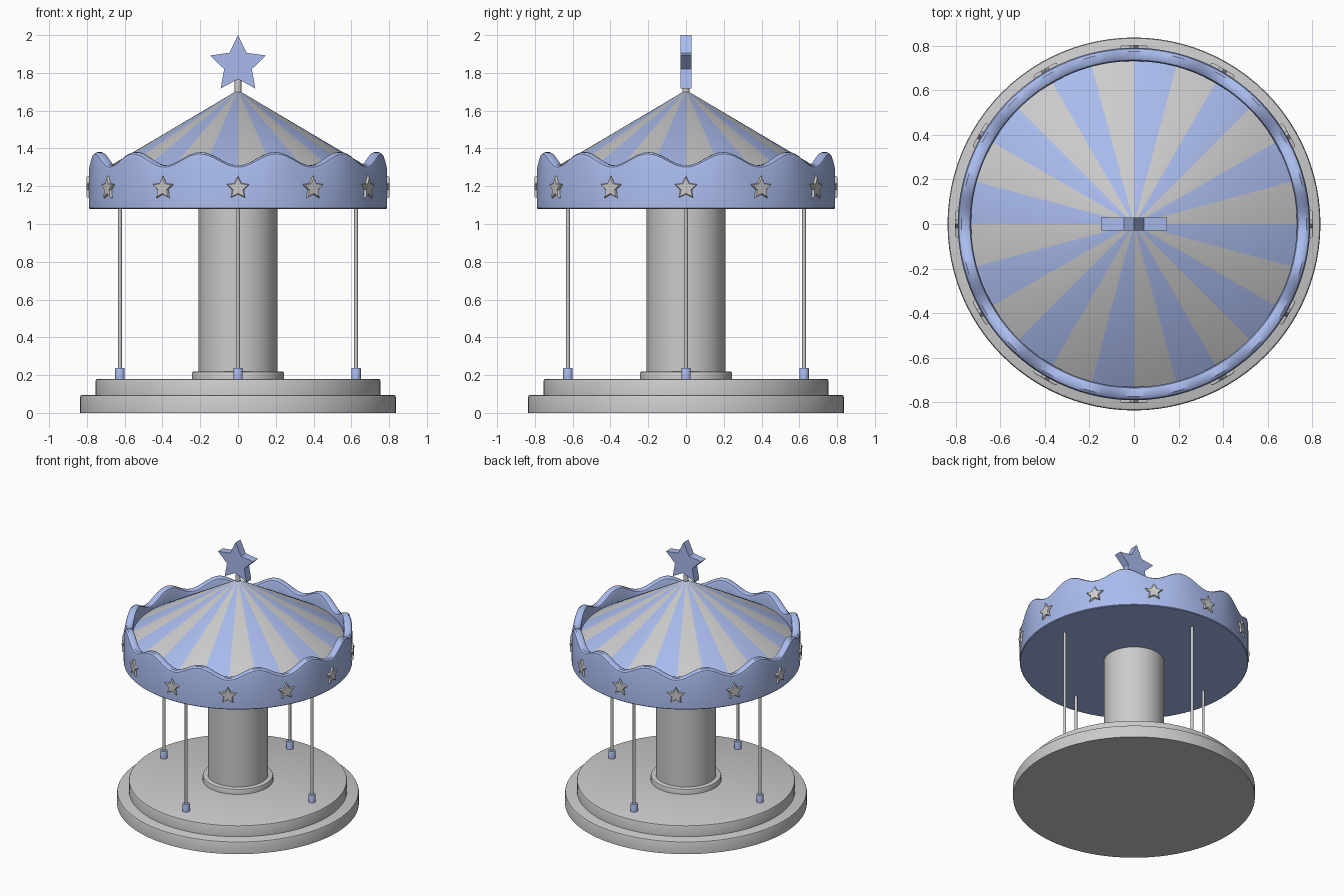
import bpy, bmesh
from math import sin, cos, pi, radians
from mathutils import Matrix

if "Cube" in bpy.data.objects:
    bpy.data.objects.remove(bpy.data.objects["Cube"])

blue = bpy.data.materials.new("soft_blue")
blue.diffuse_color = (0.40, 0.50, 0.85, 1)
blue.use_nodes = True
blue.node_tree.nodes["Principled BSDF"].inputs["Base Color"].default_value = blue.diffuse_color
grey = bpy.data.materials.new("light_grey")
grey.diffuse_color = (0.6, 0.6, 0.6, 1)
grey.use_nodes = True
grey.node_tree.nodes["Principled BSDF"].inputs["Base Color"].default_value = grey.diffuse_color


def finish(bm, name, mats=(), smooth=True):
    bmesh.ops.recalc_face_normals(bm, faces=bm.faces)
    me = bpy.data.meshes.new(name)
    bm.to_mesh(me)
    bm.free()
    for m in mats:
        me.materials.append(m)
    ob = bpy.data.objects.new(name, me)
    bpy.context.collection.objects.link(ob)
    if smooth:
        bpy.ops.object.select_all(action='DESELECT')
        ob.select_set(True)
        bpy.context.view_layer.objects.active = ob
        bpy.ops.object.shade_smooth_by_angle(angle=radians(35))
    return ob


def lathe(name, profile, n=96, mats=(), x=0, y=0):
    """Spin (radius, z) points; profile(angle) may vary round the axis."""
    bm = bmesh.new()
    rings = []
    for i in range(n):
        a = 2 * pi * i / n
        pts = profile(a) if callable(profile) else profile
        rings.append([bm.verts.new((x + r * cos(a), y + r * sin(a), z)) for r, z in pts])
    for i in range(n):
        p, q = rings[i], rings[(i + 1) % n]
        for j in range(len(p) - 1):
            bm.faces.new((p[j], q[j], q[j + 1], p[j + 1]))
    bm.faces.new([r[0] for r in rings])
    bm.faces.new([r[-1] for r in rings])
    return finish(bm, name, mats)


def disc(name, r, z0, z1, b=0.0, **kw):
    pts = [(r, z0), (r, z1)]
    if b:
        pts = [(r, z0), (r, z1 - b), (r - b * 0.3, z1 - b * 0.3), (r - b, z1)]
    return lathe(name, pts, **kw)


def star(name, outer, inner, depth, matrix, mats=(), bevel=0.0):
    """Five-pointed star in the XZ plane, thickness along y."""
    bm = bmesh.new()
    layers = []
    for y, s in ((-depth, 1 - bevel), (-depth * (0.6 if bevel else 1), 1), (depth, 1)):
        if not bevel and layers and y < 0:
            continue
        layers.append([bm.verts.new((s * (inner if k % 2 else outer) * sin(k * pi / 5), y,
                                     s * (inner if k % 2 else outer) * cos(k * pi / 5)))
                       for k in range(10)])
    for p, q in zip(layers, layers[1:]):
        for k in range(10):
            bm.faces.new((p[k], p[(k + 1) % 10], q[(k + 1) % 10], q[k]))
    bm.faces.new(layers[0])
    bm.faces.new(layers[-1])
    bm.transform(matrix)
    return finish(bm, name, mats, smooth=False)


# stepped base and central column
disc("base_lower", 0.836, 0, 0.095, 0.012)
disc("base_upper", 0.754, 0.09, 0.18, 0.01)
disc("column_collar", 0.244, 0.175, 0.22, 0.01)
disc("column", 0.209, 0.2, 1.085)

# four poles standing in sockets
for i in range(4):
    px, py = 0.625 * cos(i * pi / 2), 0.625 * sin(i * pi / 2)
    disc(f"pole_{i}", 0.01, 0.2, 1.085, n=20, x=px, y=py)
    disc(f"pole_socket_{i}", 0.025, 0.175, 0.238, 0.004, n=24, x=px, y=py, mats=[blue])


# canopy drum with scalloped rim
def rim(a):
    h = 1.345 - 0.035 * cos(12 * a)
    return [(0.785, 1.08), (0.79, 1.085), (0.79, h - 0.025), (0.785, h - 0.009), (0.773, h),
            (0.747, h), (0.735, h - 0.006), (0.73, h - 0.018), (0.73, 1.25)]


lathe("canopy_drum", rim, n=192, mats=[blue])

# striped cone roof, 24 alternating sectors
bm = bmesh.new()
n = 96
low = [bm.verts.new((0.733 * cos(2 * pi * i / n), 0.733 * sin(2 * pi * i / n), 1.275)) for i in range(n)]
top = [bm.verts.new((0.015 * cos(2 * pi * i / n), 0.015 * sin(2 * pi * i / n), 1.70)) for i in range(n)]
for i in range(n):
    j = (i + 1) % n
    f = bm.faces.new((low[i], low[j], top[j], top[i]))
    f.material_index = (i // 4) % 2
bm.faces.new(top)
bm.faces.new(low)
finish(bm, "striped_roof", [grey, blue])

# small stars round the drum
for i in range(12):
    m = Matrix.Rotation(i * pi / 6, 4, 'Z') @ Matrix.Translation((0, -0.788, 1.19))
    star(f"rim_star_{i}", 0.064, 0.032, 0.015, m, bevel=0.12)

# finial post and big star
disc("finial_post", 0.018, 1.68, 1.78, n=24)
star("finial_star", 0.156, 0.077, 0.029, Matrix.Translation((0, 0, 1.844)), [blue])
